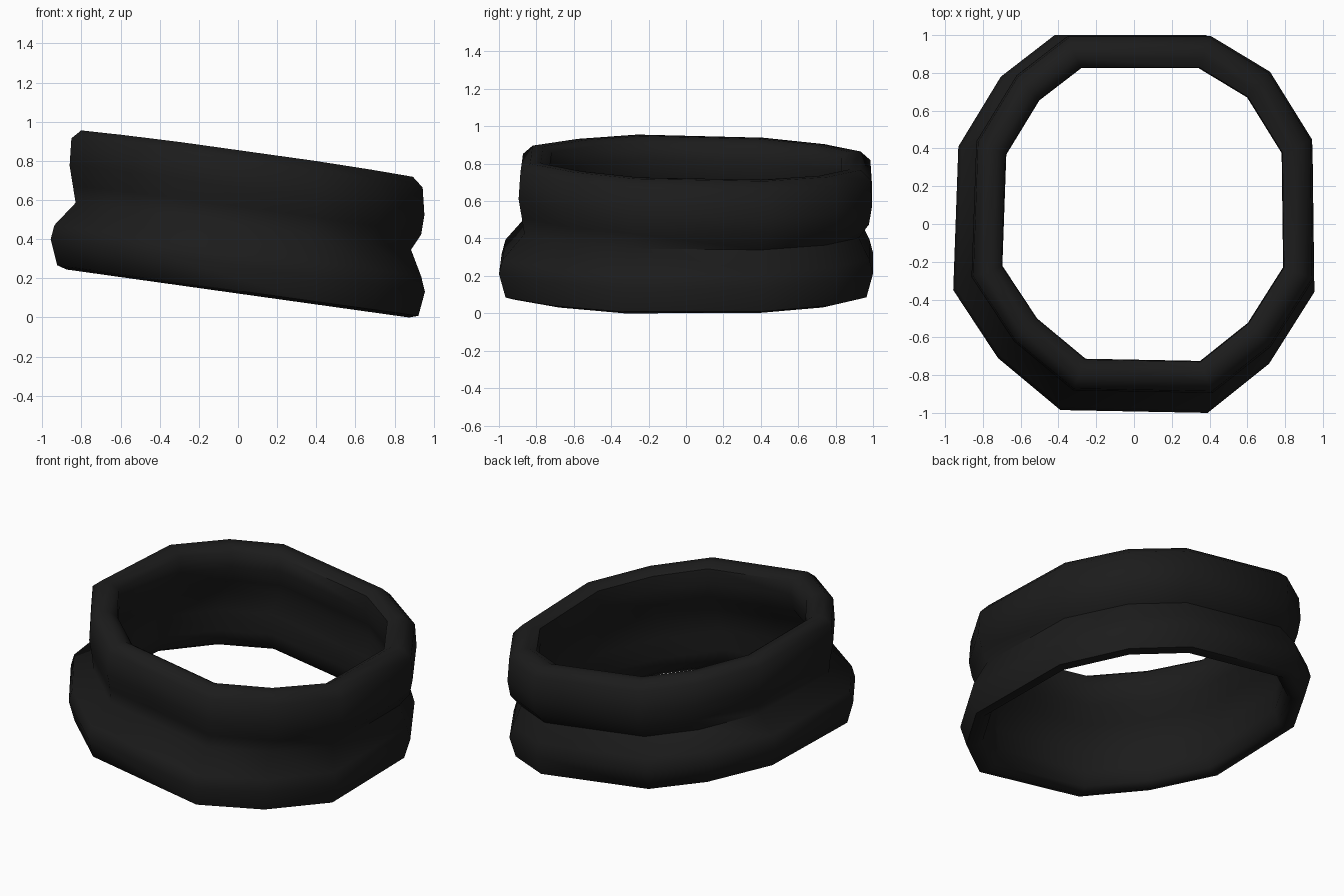
import bpy, bmesh, math

if "Cube" in bpy.data.objects:
    bpy.data.objects.remove(bpy.data.objects["Cube"])

# Twelve-sided outline of the lower wrap, seen from above
outline = [(0.38, 1.0), (0.71, 0.80), (0.945, 0.42), (0.955, -0.36), (0.715, -0.74),
           (0.39, -1.0), (-0.39, -0.985), (-0.72, -0.71), (-0.957, -0.35),
           (-0.93, 0.41), (-0.705, 0.78), (-0.42, 1.0)]

# Closed cross-section: (inset from outline, height, blend from lower to upper wrap)
profile = [
    (0.085, 0.122, 0.0), (0.035, 0.137, 0.0), (0.0, 0.265, 0.0), (0.02, 0.34, 0.0),  # lower outside
    (0.075, 0.466, 0.6),                                                             # groove
    (0.018, 0.55, 1.0), (0.0, 0.65, 1.0), (0.01, 0.79, 1.0), (0.065, 0.838, 1.0),    # upper outside
    (0.125, 0.838, 1.0), (0.175, 0.81, 1.0), (0.18, 0.72, 1.0), (0.16, 0.62, 1.0),   # rim, upper inside
    (0.125, 0.52, 0.7),                                                              # inner crease
    (0.145, 0.38, 0.0), (0.15, 0.25, 0.0), (0.13, 0.155, 0.0)]                       # lower inside


def place(pt, inset, height, t):
    """The upper wrap is a little smaller and shifted; everything leans down to +x."""
    x = pt[0] * (1 - inset) * (1 - 0.052 * t) + 0.047 * t
    y = pt[1] * (1 - inset) * (1 - 0.055 * t) + 0.05 * t
    return x, y, height - 0.14 * x - 0.02 * y * t


# Loft the cross-section around the outline
bm = bmesh.new()
rings = [[bm.verts.new(place(p, *c)) for c in profile] for p in outline]
n, m = len(outline), len(profile)
for i in range(n):
    a, b = rings[i], rings[(i + 1) % n]
    for j in range(m):
        k = (j + 1) % m
        bm.faces.new((a[j], a[k], b[k], b[j]))
bmesh.ops.recalc_face_normals(bm, faces=bm.faces)
low = min(v.co.z for v in bm.verts)
for v in bm.verts:
    v.co.z -= low

mesh = bpy.data.meshes.new("double_band")
bm.to_mesh(mesh)
bm.free()
band = bpy.data.objects.new("double_band", mesh)
bpy.context.collection.objects.link(band)

# Black elastic colour
black = bpy.data.materials.new("soft_black")
black.diffuse_color = (0.0115, 0.0115, 0.0115, 1)
black.use_nodes = True
black.node_tree.nodes["Principled BSDF"].inputs["Base Color"].default_value = black.diffuse_color
mesh.materials.append(black)

bpy.context.view_layer.objects.active = band
band.select_set(True)
bpy.ops.object.shade_smooth_by_angle(angle=math.radians(55))
